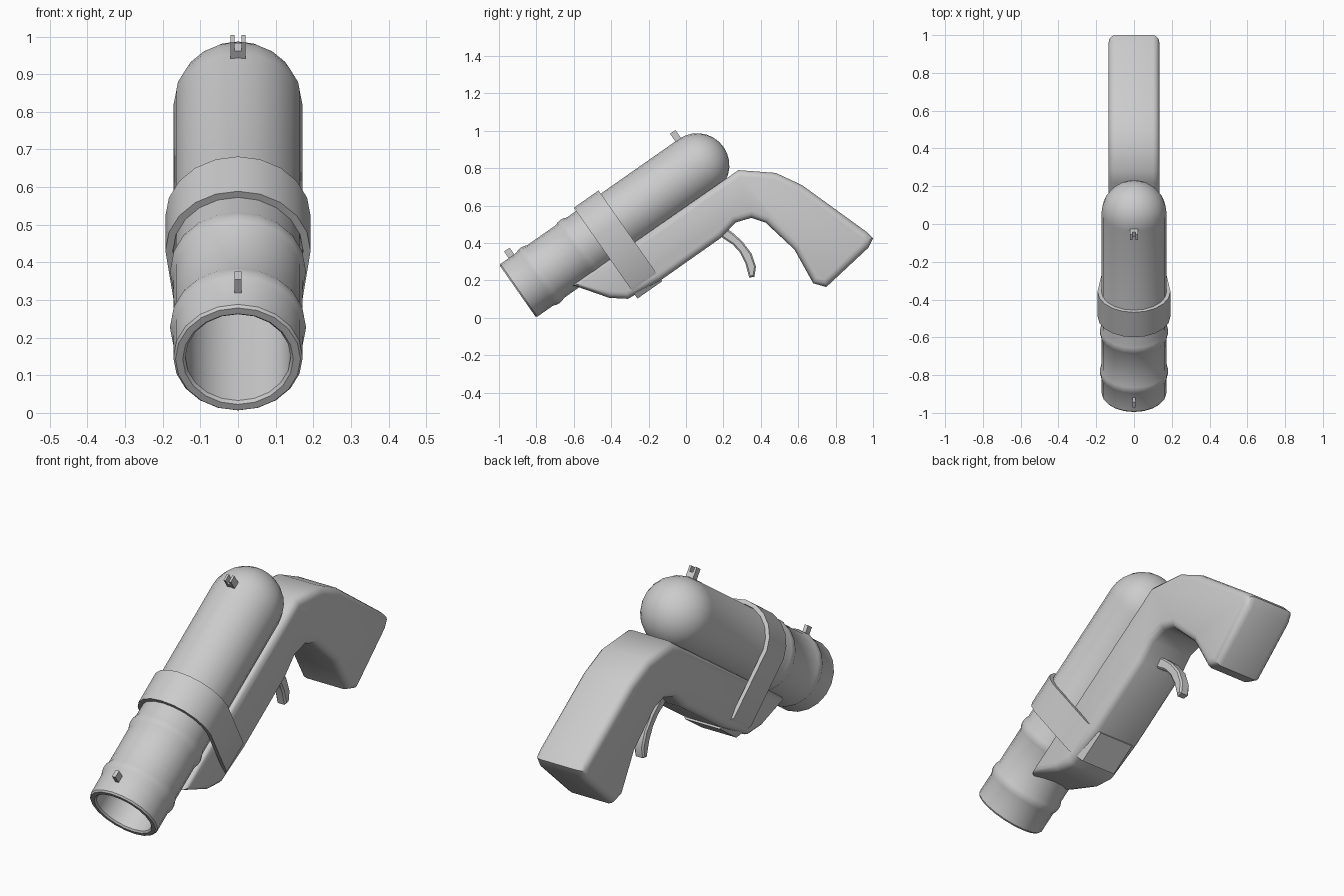
import bpy, bmesh
from math import sin, cos, pi, radians
from mathutils import Matrix

if "Cube" in bpy.data.objects:
    bpy.data.objects.remove(bpy.data.objects["Cube"])

# Barrel frame: local y runs along the bore from the muzzle, local z is barrel-up
BARREL = Matrix.Translation((0, -0.9, 0.143)) @ Matrix.Rotation(radians(35), 4, 'X')


def finish(bm, name, matrix=None, angle=35):
    bmesh.ops.recalc_face_normals(bm, faces=bm.faces)
    if matrix:
        bm.transform(matrix)
    mesh = bpy.data.meshes.new(name)
    bm.to_mesh(mesh)
    bm.free()
    ob = bpy.data.objects.new(name, mesh)
    bpy.context.collection.objects.link(ob)
    bpy.ops.object.select_all(action='DESELECT')
    ob.select_set(True)
    bpy.context.view_layer.objects.active = ob
    bpy.ops.object.shade_smooth_by_angle(angle=radians(angle))
    return ob


def side_slab(name, profile, half, bevel=0, segments=2, matrix=None, angle=35):
    """Side profile (y, z) extruded across x, with rounded side rims."""
    bm = bmesh.new()
    face = bm.faces.new([bm.verts.new((-half, y, z)) for y, z in profile])
    ext = bmesh.ops.extrude_face_region(bm, geom=[face])['geom']
    bmesh.ops.translate(bm, vec=(2 * half, 0, 0),
                        verts=[g for g in ext if isinstance(g, bmesh.types.BMVert)])
    if not any(len(f.verts) == len(profile) and f.calc_center_median().x < 0 for f in bm.faces):
        bm.faces.new([v for v in bm.verts if v.co.x < 0])
    bmesh.ops.recalc_face_normals(bm, faces=bm.faces)
    if bevel:
        rims = [e for e in bm.edges if abs(e.verts[0].co.x - e.verts[1].co.x) < 1e-5]
        bmesh.ops.bevel(bm, geom=rims, offset=bevel, segments=segments,
                        profile=0.5, affect='EDGES', clamp_overlap=True)
    return finish(bm, name, matrix, angle)


# Barrel: lathed tube with two raised rings and a domed rear
def dome(r, steps=7):
    return [(r * cos(i * pi / 2 / steps), 1.172 + r * sin(i * pi / 2 / steps))
            for i in range(steps)] + [(0, 1.172 + r)]


R = 0.172
profile = dome(0.14)[::-1] + [(0.14, 0.008), (0.147, 0), (0.166, 0), (R, 0.008)]
for u in (0.147, 0.405):
    profile += [(R, u - 0.035), (0.179, u - 0.018), (0.181, u),
                (0.179, u + 0.018), (R, u + 0.035)]
profile += dome(R)
bm = bmesh.new()
verts = [bm.verts.new((r, u, 0)) for r, u in profile]
edges = [bm.edges.new(p) for p in zip(verts, verts[1:])]
bmesh.ops.spin(bm, geom=verts + edges, cent=(0, 0, 0), axis=(0, 1, 0),
               angle=2 * pi, steps=20, use_merge=True)
bmesh.ops.remove_doubles(bm, verts=bm.verts, dist=1e-4)
finish(bm, "barrel", BARREL)

# Stock with angled grip
stock = [(-0.605, 0.175), (-0.41, 0.107), (-0.31, 0.102), (-0.13, 0.205), (0.19, 0.43),
         (0.265, 0.51), (0.35, 0.535), (0.425, 0.51), (0.58, 0.365), (0.68, 0.185),
         (0.75, 0.165), (0.975, 0.375), (1.0, 0.425), (0.965, 0.46), (0.62, 0.71),
         (0.48, 0.775), (0.28, 0.79), (0.215, 0.745)]
side_slab("stock", stock, 0.135, 0.035, 3, angle=40)

# Strap holding barrel and stock together
arc = [(cos(i * pi / 10), sin(i * pi / 10)) for i in range(11)]


def strap_loop(r, side, low, bottom):
    return ([(r * c, r * s) for c, s in arc] +
            [(-side, -0.33), (-low, bottom), (low, bottom), (side, -0.33)])


outer = strap_loop(0.193, 0.148, 0.095, -0.4)
inner = strap_loop(0.173, 0.129, 0.085, -0.382)
bm = bmesh.new()
loops = [[bm.verts.new((x, u, z)) for x, z in ring]
         for ring, u in ((outer, 0.502), (outer, 0.663), (inner, 0.663), (inner, 0.502))]
n = len(outer)
for k in range(4):
    a, b = loops[k], loops[(k + 1) % 4]
    for i in range(n):
        bm.faces.new((a[i], a[(i + 1) % n], b[(i + 1) % n], b[i]))
finish(bm, "strap", BARREL)

# Curved trigger
trigger = [(0.17, 0.45), (0.20, 0.425), (0.25, 0.392), (0.288, 0.35), (0.318, 0.29),
           (0.338, 0.215), (0.366, 0.22), (0.374, 0.275), (0.35, 0.345),
           (0.30, 0.41), (0.25, 0.455), (0.20, 0.49)]
side_slab("trigger", trigger, 0.026, 0.008, 1)


# Sights
def block(bm, x0, x1, u0, u1, v0, v1):
    m = Matrix.LocRotScale(((x0 + x1) / 2, (u0 + u1) / 2, (v0 + v1) / 2), None,
                           (x1 - x0, u1 - u0, v1 - v0))
    bmesh.ops.create_cube(bm, size=1, matrix=m)


bm = bmesh.new()
block(bm, -0.009, 0.009, 0.062, 0.098, 0.16, 0.215)
finish(bm, "front_sight", BARREL)

bm = bmesh.new()
block(bm, -0.02, 0.02, 1.15, 1.185, 0.16, 0.195)
for s in (-0.0145, 0.0145):
    block(bm, s - 0.0055, s + 0.0055, 1.15, 1.185, 0.195, 0.222)
finish(bm, "rear_sight", BARREL)
